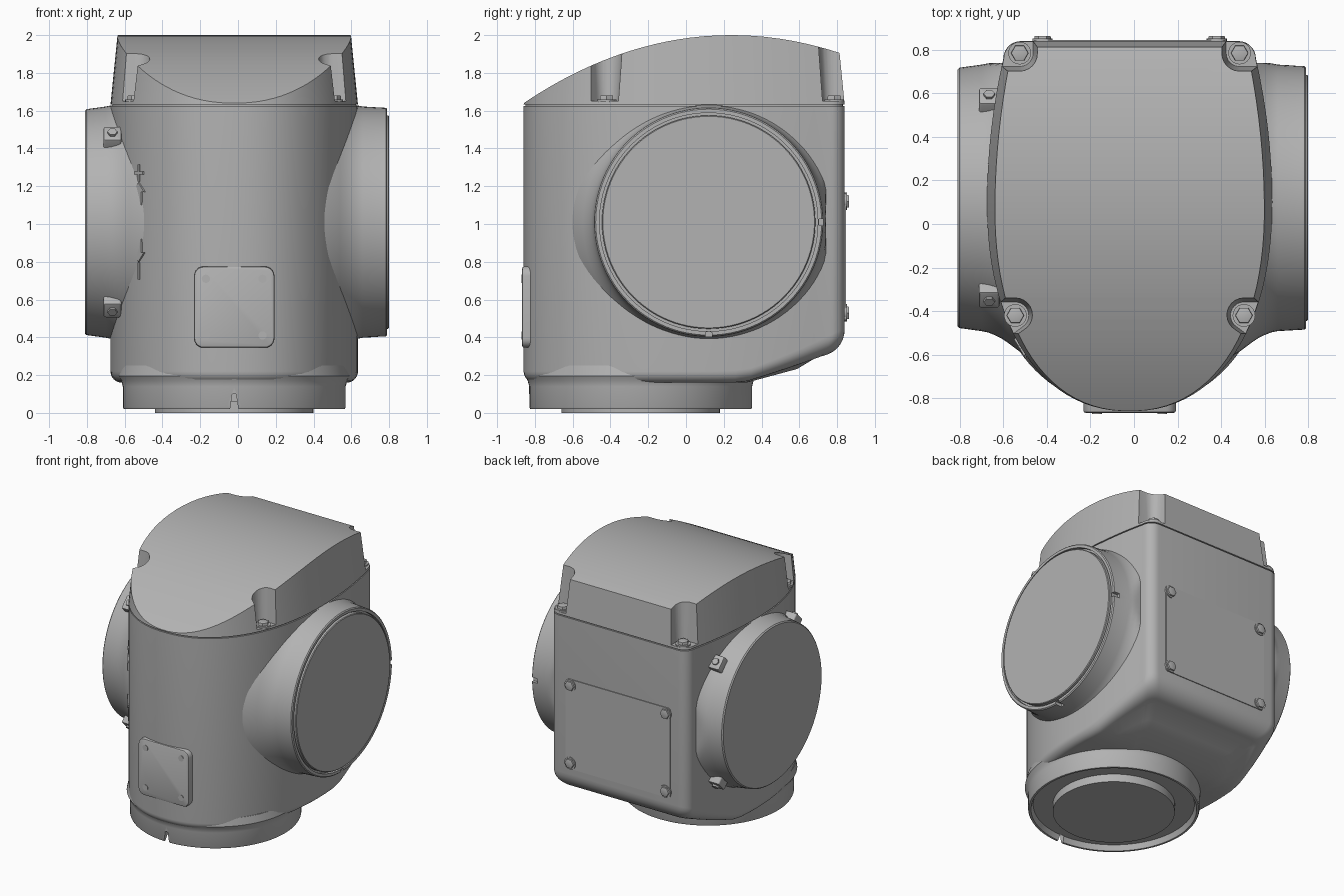
import bpy, bmesh
from math import sin, cos, pi, radians, sqrt
from mathutils import Vector, Matrix

if "Cube" in bpy.data.objects:
    bpy.data.objects.remove(bpy.data.objects["Cube"])

CX = -0.02          # the housing sits slightly off centre
SEAM = 1.63         # height of the joint between body and lid
PORT_Y, PORT_Z = 0.12, 1.01

grey = bpy.data.materials.new("cast grey")
grey.use_nodes = True
GREY = (0.45, 0.45, 0.45, 1)
grey.diffuse_color = GREY
grey.node_tree.nodes["Principled BSDF"].inputs["Base Color"].default_value = GREY


def finish(bm, name, angle=30):
    bmesh.ops.recalc_face_normals(bm, faces=bm.faces)
    me = bpy.data.meshes.new(name)
    bm.to_mesh(me)
    bm.free()
    me.materials.append(grey)
    ob = bpy.data.objects.new(name, me)
    bpy.context.collection.objects.link(ob)
    ob.location.x = CX
    select(ob)
    bpy.ops.object.shade_smooth_by_angle(angle=radians(angle))
    return ob


def select(ob):
    bpy.ops.object.select_all(action='DESELECT')
    ob.select_set(True)
    bpy.context.view_layer.objects.active = ob
    bpy.context.view_layer.update()


def cut(ob, cutter):
    cutter.hide_render = True
    select(ob)
    mod = ob.modifiers.new("cut", 'BOOLEAN')
    mod.operation, mod.solver, mod.object = 'DIFFERENCE', 'EXACT', cutter
    bpy.ops.object.modifier_apply(modifier=mod.name)
    bpy.data.objects.remove(cutter)
    bpy.ops.object.shade_smooth_by_angle(angle=radians(30))


def bridge(bm, rings):
    for a, b in zip(rings, rings[1:]):
        n = len(a)
        for i in range(n):
            bm.faces.new((a[i], a[(i + 1) % n], b[(i + 1) % n], b[i]))


def lathe(name, profile, matrix, seg=96, adjust=None):
    """Spin (radius, height) points that start and end on the axis."""
    bm = bmesh.new()
    rings = [[bm.verts.new((r * cos(2 * pi * i / seg), r * sin(2 * pi * i / seg), h))
              for i in range(seg)] for r, h in profile[1:-1]]
    bridge(bm, rings)
    bm.faces.new(rings[0])
    bm.faces.new(rings[-1])
    bm.transform(matrix)
    if adjust:
        for v in bm.verts:
            adjust(v.co)
    return finish(bm, name)


def prism(name, points, depth, matrix, bevel=0.0):
    """Extrude a flat outline along its local z."""
    bm = bmesh.new()
    face = bm.faces.new([bm.verts.new((x, y, 0)) for x, y in points])
    new = bmesh.ops.extrude_face_region(bm, geom=[face])["geom"]
    top = [v for v in new if isinstance(v, bmesh.types.BMVert)]
    bmesh.ops.translate(bm, verts=top, vec=(0, 0, depth))
    if bevel:
        edges = [e for e in bm.edges if all(v in top for v in e.verts)]
        bmesh.ops.bevel(bm, geom=edges, offset=bevel, segments=2, affect='EDGES', profile=0.5)
    bm.transform(matrix)
    return finish(bm, name)


def polygon(n, r):
    return [(r * cos(2 * pi * i / n), r * sin(2 * pi * i / n)) for i in range(n)]


def rounded(w, h, r, n=6):
    pts = []
    for k, (sx, sy) in enumerate(((1, 1), (-1, 1), (-1, -1), (1, -1))):
        for i in range(n + 1):
            a = pi / 2 * (k + i / n)
            pts.append((sx * (w - r) + r * cos(a), sy * (h - r) + r * sin(a)))
    return pts


def facing(direction, at):
    return Matrix.Translation(at) @ Vector(direction).to_track_quat('Z', 'Y').to_matrix().to_4x4()


# Plan outline: round nose at the front, gently bowed sides, square back
half = []
for i in range(25):
    t = radians(2 + 88 * i / 24)
    half.append((0.655 * sin(t) ** 0.909, 0.1 - 0.96 * max(cos(t), 0) ** 0.909))
for i in range(1, 9):
    half.append((0.655 - 0.075 * (i / 8) ** 2, 0.1 + 0.66 * i / 8))
for i in range(1, 8):
    a = pi / 2 * i / 7
    half.append((0.5 + 0.08 * cos(a), 0.76 + 0.08 * sin(a)))
outline = half + [(-x, y) for x, y in reversed(half)]


def inset(x, y, d):
    return x * (1 - d / 0.655), y * (1 - d / 0.85)


# Body: straight walls, rounded underside that climbs toward the back
def base(y):
    return 0.16 + 0.27 * max(0, y - 0.32)


bm = bmesh.new()
rings = [[bm.verts.new((x, y, SEAM - 0.005)) for x, y in outline]]
for k in range(9):
    a = pi / 2 * k / 8
    ring = []
    for x, y in outline:
        s = min(max((y - 0.1) / 0.7, 0), 1)
        r = 0.06 + 0.08 * s * s
        px, py = inset(x, y, r * (1 - cos(a)))
        ring.append(bm.verts.new((px, py, base(y) + r * (1 - sin(a)))))
    rings.append(ring)
last = [v.co.copy() for v in rings[-1]]
for s in (0.88, 0.76, 0.64, 0.5, 0.3):
    ring = []
    for c in last:
        y = -0.24 + (c.y + 0.24) * s
        ring.append(bm.verts.new((c.x * s, y, base(y))))
    rings.append(ring)
bridge(bm, rings)
bm.faces.new(rings[0])
bm.faces.new(rings[-1])
body = finish(bm, "body")


# Lid: tapered walls under a barrel-curved top, with a fine shadow gap at the seam
def crown(y):
    return 2.0 - 1.89 + sqrt(1.89 ** 2 - (y - 0.25) ** 2)


bm = bmesh.new()
rings = [[bm.verts.new((*inset(x, y, d), z)) for x, y in outline]
         for d, z in ((0.01, SEAM - 0.02), (0.01, SEAM + 0.003), (0, SEAM + 0.003))]
rings.append([bm.verts.new((*inset(x, y, 0.1 * (crown(y) - SEAM)), crown(y))) for x, y in outline])
bridge(bm, rings)
bm.faces.new(rings[0])
top = rings[-1]
for i in range(len(half) - 1):
    bm.faces.new((top[i], top[i + 1], top[-2 - i], top[-1 - i]))
bm.faces.new((top[len(half) - 1], top[len(half)], rings[2][len(half)], rings[2][len(half) - 1])) \
    if not bm.edges.get((top[len(half) - 1], top[len(half)])) else None
lid = finish(bm, "lid")

# Corner notches in the lid, each with a washer and hex bolt
FLOOR = 1.65
for side in (-1, 1):
    for label, x, y, spread in (("back", 0.505, 0.785, ((0.2, 0), (0, 0.2), (0.2, 0.2))),
                                ("front", 0.525, -0.42, ((0.2, 0), (0.2, -0.15)))):
        bm = bmesh.new()
        for dx, dy in ((0, 0), *spread):
            for r, z in ((0.062, FLOOR), (0.095, 2.1)):
                for px, py in polygon(24, r):
                    bm.verts.new((side * (x + dx) + px, y + dy + py, z))
        hull = bmesh.ops.convex_hull(bm, input=bm.verts)
        inner = [v for v in bm.verts if not v.link_faces]
        bmesh.ops.delete(bm, geom=inner, context='VERTS')
        cut(lid, finish(bm, "notch_cutter"))
        spot = (side * x, y, FLOOR - 0.005)
        prism(label + "_lid_washer", polygon(24, 0.052), 0.015, facing((0, 0, 1), spot))
        prism(label + "_lid_bolt", polygon(6, 0.04), 0.036, facing((0, 0, 1), spot), 0.005)

# Bottom neck with a recessed end and a raised plug
neck = lathe("bottom_neck", [(0, 0), (0.42, 0), (0.42, 0.06), (0.555, 0.06), (0.57, 0.02),
             (0.585, 0.02), (0.59, 0.03), (0.59, 0.14), (0.598, 0.17), (0.612, 0.195),
             (0.6, 0.25), (0, 0.25)], Matrix.Translation((0, -0.24, 0)))
cut(neck, prism("neck_cutter", [(-0.028, -0.02), (0.028, -0.02), (0.01, 0.1), (-0.01, 0.1)], 0.07,
                facing((0, -1, 0), (0, -0.79, 0))))


# Side ports, flaring into the body
def tuck(co):
    co.y = min(co.y, 0.74)


flare = [(0.612, 0.68), (0.618, 0.65), (0.63, 0.62), (0.645, 0.59), (0.665, 0.56), (0.71, 0.50),
         (0.75, 0.42), (0.7, 0.3), (0, 0.3)]
right_end = [(0, 0.82), (0.56, 0.82), (0.565, 0.815), (0.565, 0.785), (0.578, 0.785),
             (0.578, 0.81), (0.598, 0.81), (0.605, 0.803)]
left_end = [(0, 0.79), (0.59, 0.79), (0.598, 0.782)]
port = lathe("ringed_port", right_end + flare, facing((1, 0, 0), (0, PORT_Y, PORT_Z)), adjust=tuck)
lathe("plain_port", left_end + flare, facing((-1, 0, 0), (0, PORT_Y, PORT_Z)), adjust=tuck)
for dy, dz in ((0.6, 0), (0, -0.6)):
    cut(port, prism("slot_cutter", rounded(0.017, 0.017, 0.004), 0.07,
                    facing((1, 0, 0), (0.76, PORT_Y + dy, PORT_Z + dz))))

# Four radial lugs with screws around the plain port
for sy in (-1, 1):
    for sz in (-1, 1):
        out = Vector((0, sy, sz)).normalized()
        at = Vector((-0.645, PORT_Y, PORT_Z)) + out * 0.56
        prism("port_lug", rounded(0.047, 0.052, 0.012), 0.105, facing(out, at), 0.008)
        prism("lug_screw", polygon(6, 0.026), 0.118, facing(out, at))

# Front access plate with corner screws
prism("front_plate", rounded(0.213, 0.215, 0.05), 0.12, facing((0, -1, 0), (0, -0.748, 0.56)), 0.012)
# Back cover plate with corner hex bolts
prism("back_plate", rounded(0.44, 0.34, 0.02), 0.008, facing((0, 1, 0), (0, 0.838, 0.825)))
for sx in (-1, 1):
    for sz in (-1, 1):
        prism("front_plate_screw", polygon(16, 0.022), 0.01,
              facing((0, -1, 0), (sx * 0.15, -0.862, 0.56 + sz * 0.15)))
        prism("back_bolt_washer", polygon(24, 0.046), 0.014,
              facing((0, 1, 0), (sx * 0.40, 0.838, 0.825 + sz * 0.295)))
        prism("back_bolt", polygon(6, 0.038), 0.026,
              facing((0, 1, 0), (sx * 0.40, 0.838, 0.825 + sz * 0.295)), 0.005)

# Raised direction marks on the front flank
arrow = [(-0.03, -0.06), (0.03, -0.06), (0.03, 0.01), (0.06, 0.01), (0, 0.06), (-0.06, 0.01), (-0.03, 0.01)]
bar = [(-0.045, -0.008), (0.045, -0.008), (0.045, 0.008), (-0.045, 0.008)]
marks = (("plus_bar", bar, 1.27), ("plus_post", [(y, x) for x, y in bar], 1.27), ("up_arrow", arrow, 1.16),
         ("down_arrow", [(x, -y) for x, y in arrow], 0.86), ("minus_bar", [(y, x) for x, y in bar], 0.75))
for name, shape, z in marks:
    prism(name, shape, 0.009, facing((-0.86, -0.51, 0), (-0.501, -0.562, z)))
